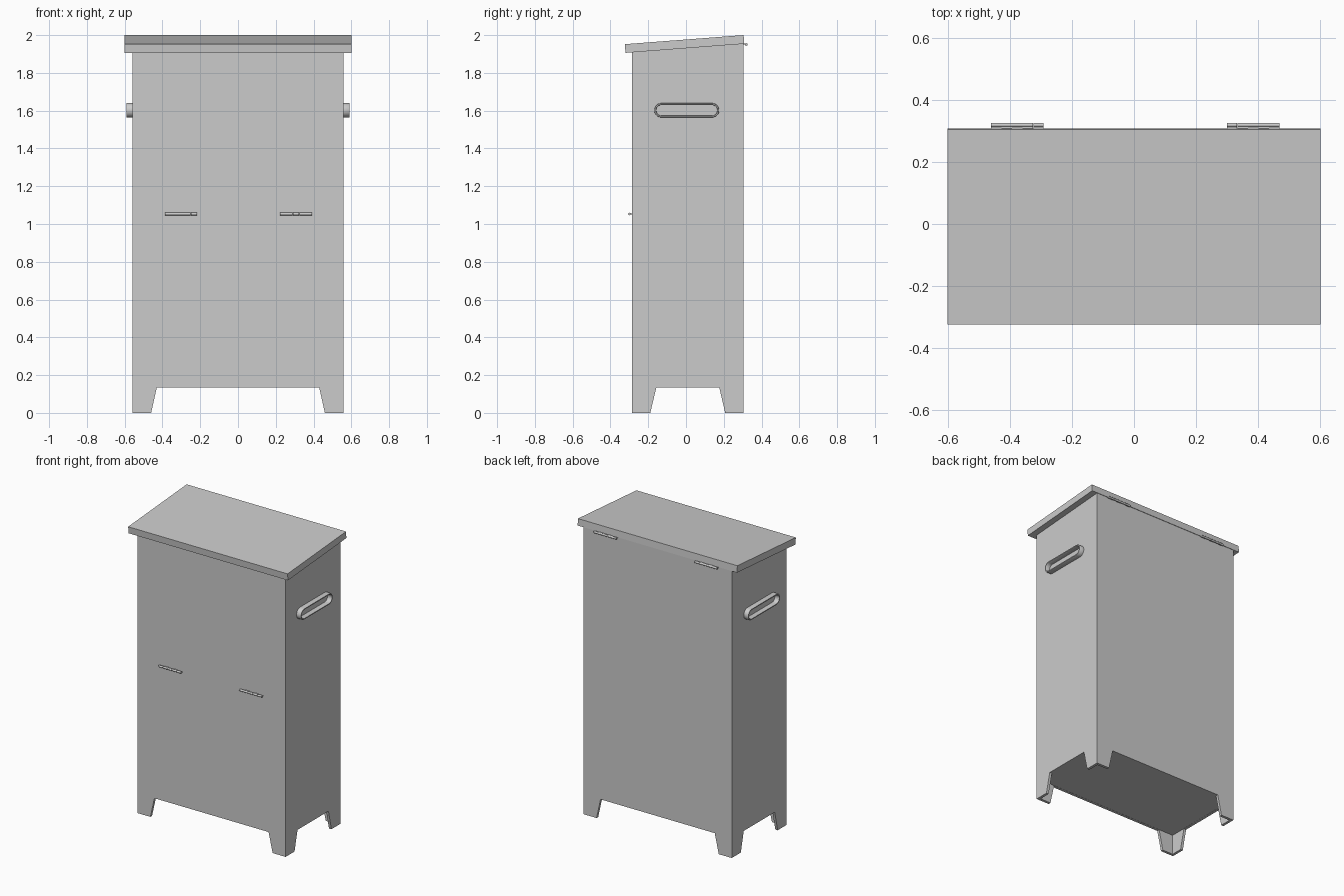
import bpy, bmesh, math
from mathutils import Matrix, Vector

if "Cube" in bpy.data.objects:
    bpy.data.objects.remove(bpy.data.objects["Cube"])

T = 0.018                        # panel thickness
X = 0.558                        # half width of body
Y0, Y1 = -0.285, 0.305           # front and back of body


def prism(name, profile, axis, lo, hi):
    """Extrude a 2D profile along x (profile y,z) or y (profile x,z)."""
    bm = bmesh.new()
    def put(p, d):
        return (d, p[0], p[1]) if axis == 'x' else (p[0], d, p[1])
    verts = [bm.verts.new(put(p, lo)) for p in profile]
    face = bm.faces.new(verts)
    ext = bmesh.ops.extrude_face_region(bm, geom=[face])
    shift = Vector((hi - lo, 0, 0)) if axis == 'x' else Vector((0, hi - lo, 0))
    bmesh.ops.translate(bm, vec=shift,
                        verts=[v for v in ext['geom'] if isinstance(v, bmesh.types.BMVert)])
    bmesh.ops.recalc_face_normals(bm, faces=bm.faces)
    return finish(name, bm)


def finish(name, bm):
    mesh = bpy.data.meshes.new(name)
    bm.to_mesh(mesh)
    bm.free()
    ob = bpy.data.objects.new(name, mesh)
    bpy.context.collection.objects.link(ob)
    return ob


def rect(a0, a1, b0, b1):
    return [(a0, b0), (a1, b0), (a1, b1), (a0, b1)]


def cut(ob, cutter):
    mod = ob.modifiers.new("cut", 'BOOLEAN')
    mod.operation, mod.solver, mod.object = 'DIFFERENCE', 'EXACT', cutter
    bpy.context.view_layer.objects.active = ob
    bpy.ops.object.modifier_apply(modifier=mod.name)
    bpy.data.objects.remove(cutter)


# Body shell: sloped-top box, hollowed, with feet cut out on all four sides
body = prism("body", [(Y0, 0), (Y1, 0), (Y1, 1.954), (Y0, 1.909)], 'x', -X, X)
cut(body, prism("hollow", rect(Y0 + T, Y1 - T, -0.1, 2.1), 'x', -X + T, X - T))
k = 0.03 / 0.135 * 0.05
cut(body, prism("front_gap", [(-0.46 - k, -0.05), (0.46 + k, -0.05), (0.43, 0.135), (-0.43, 0.135)],
                'y', -1, 1))
cut(body, prism("side_gap", [(-0.19 - k, -0.05), (0.208 + k, -0.05), (0.176, 0.135), (-0.157, 0.135)],
                'x', -1, 1))

# Floor panel and sloped lid
prism("floor_panel", rect(Y0 + T, Y1 - T, 0.136, 0.136 + T), 'x', -X + T, X - T)
prism("lid", [(-0.32, 1.906), (0.308, 1.954), (0.305, 2.0), (-0.324, 1.952)], 'x', -0.6, 0.6)


# Side handles: thin raised stadium rings
def stadium(half_len, r, n=10):
    pts = []
    for side in (1, -1):
        for i in range(n + 1):
            a = math.pi * (i / n - 0.5) + (0 if side == 1 else math.pi)
            pts.append((0.004 + side * (half_len - r) + r * math.cos(a), 1.602 + r * math.sin(a)))
    return pts


for side, s in (("left", -1), ("right", 1)):
    bm = bmesh.new()
    rings = []
    for half, r, x in ((0.172, 0.038, X - 0.002), (0.172, 0.038, 0.588), (0.170, 0.036, 0.591),
                       (0.164, 0.030, 0.591), (0.162, 0.028, 0.588), (0.162, 0.028, X - 0.002)):
        rings.append([bm.verts.new((s * x, y, z)) for y, z in stadium(half, r)])
    n = len(rings[0])
    for a, b in zip(rings, rings[1:] + rings[:1]):
        for i in range(n):
            j = (i + 1) % n
            bm.faces.new((a[i], a[j], b[j], b[i]))
    bmesh.ops.recalc_face_normals(bm, faces=bm.faces)
    ob = finish(side + "_handle", bm)
    bpy.ops.object.select_all(action='DESELECT')
    ob.select_set(True)
    bpy.context.view_layer.objects.active = ob
    bpy.ops.object.shade_smooth_by_angle(angle=math.radians(35))


# Hinges: five-knuckle barrel with alternating tabs into the panel
def hinge(name, x, y, z, y_panel, z_leaf):
    bm = bmesh.new()
    step = 0.17 / 5
    for i in range(5):
        cx = x + (i - 2) * step
        m = Matrix.Translation((cx, y, z)) @ Matrix.Rotation(math.pi / 2, 4, 'Y')
        bmesh.ops.create_cone(bm, cap_ends=True, segments=12, radius1=0.007, radius2=0.007,
                              depth=step - 0.001, matrix=m)
        dz = 0.0015 if i % 2 else -0.0015
        m = (Matrix.Translation((cx, (y + y_panel) / 2, z_leaf + dz))
             @ Matrix.Diagonal((step - 0.001, abs(y - y_panel), 0.0025, 1)))
        bmesh.ops.create_cube(bm, size=1, matrix=m)
    finish(name, bm)


for side, s in (("left", -1), ("right", 1)):
    hinge("lid_hinge_" + side, s * 0.38 + 0.004, 0.319, 1.950, 0.29, 1.952)
    hinge("front_hinge_" + side, s * 0.304 + 0.003, -0.300, 1.053, -0.275, 1.053)
